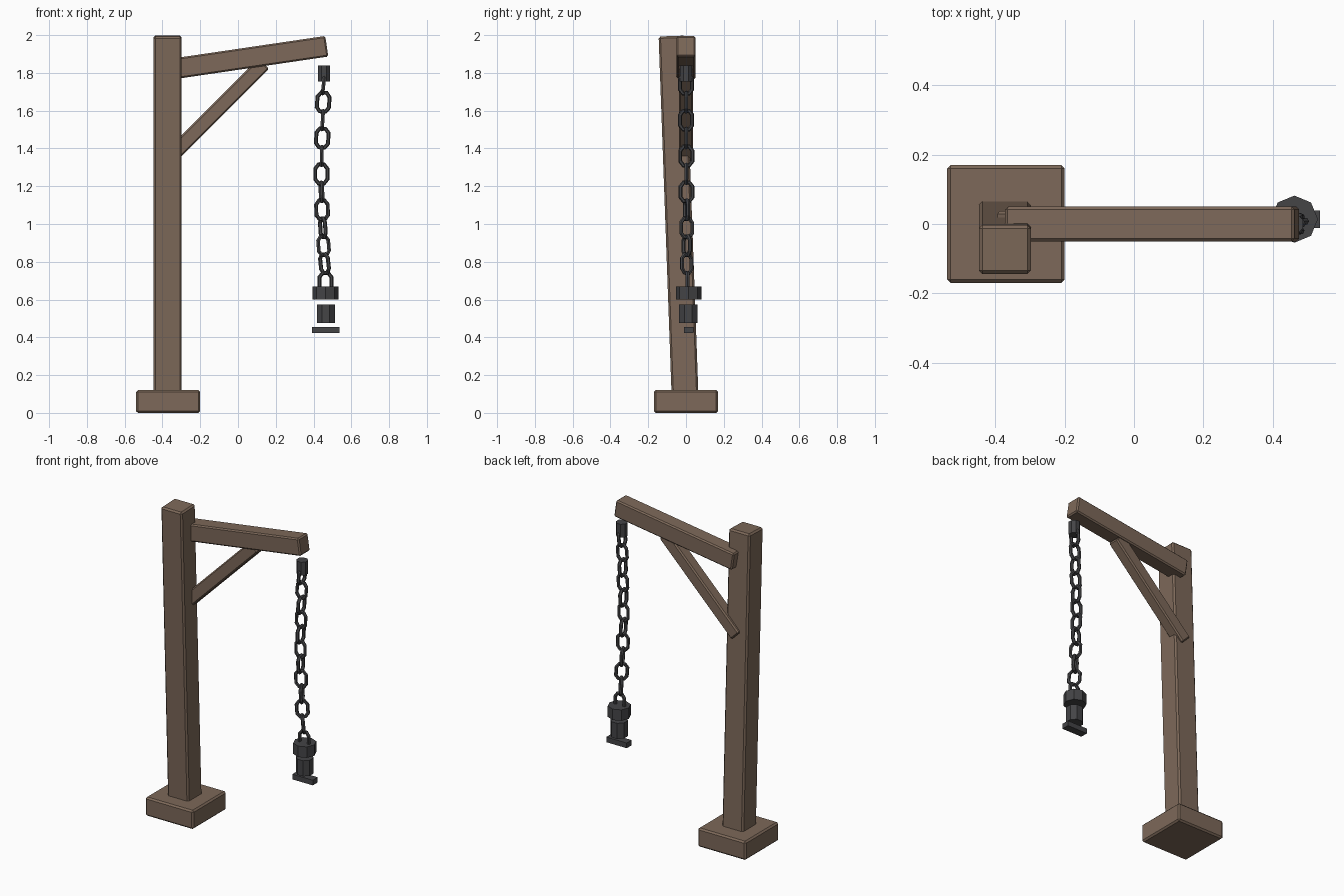
import bpy, bmesh
from math import radians, sin, cos, pi
from mathutils import Vector, Matrix

cube = bpy.data.objects.get("Cube")
if cube:
    bpy.data.objects.remove(cube, do_unlink=True)


def material(name, rgb):
    m = bpy.data.materials.new(name)
    m.use_nodes = True
    m.diffuse_color = (*rgb, 1)
    m.node_tree.nodes["Principled BSDF"].inputs["Base Color"].default_value = (*rgb, 1)
    return m


WOOD = material("brown wood", (0.205, 0.14, 0.1))
IRON = material("dark iron", (0.058, 0.058, 0.062))


def add(name, bm, mat, matrix):
    bmesh.ops.recalc_face_normals(bm, faces=bm.faces)
    mesh = bpy.data.meshes.new(name)
    bm.to_mesh(mesh)
    bm.free()
    mesh.materials.append(mat)
    ob = bpy.data.objects.new(name, mesh)
    ob.matrix_world = matrix
    bpy.context.collection.objects.link(ob)
    return ob


def timber(name, start, end, width, depth, bevel, mat=WOOD):
    """Chamfered bar between two points; width lies in the xz plane, depth along y."""
    start, end = Vector(start), Vector(end)
    z = (end - start).normalized()
    x = Vector((0, 1, 0)).cross(z).normalized()
    rot = Matrix((x, z.cross(x), z)).transposed().to_4x4()
    bm = bmesh.new()
    bmesh.ops.create_cube(bm, size=1)
    bmesh.ops.scale(bm, vec=(width, depth, (end - start).length), verts=bm.verts)
    ob = add(name, bm, mat, Matrix.Translation((start + end) / 2) @ rot)
    if bevel:
        mod = ob.modifiers.new("chamfer", 'BEVEL')
        mod.width = bevel
        mod.segments = 1


def prism(name, center, radius, height, sides=8, turn=0):
    bm = bmesh.new()
    bmesh.ops.create_cone(bm, cap_ends=True, segments=sides, radius1=radius,
                          radius2=radius, depth=height)
    add(name, bm, IRON, Matrix.Translation(center) @ Matrix.Rotation(turn, 4, 'Z'))


def link(name, center, turn, tilt=0, thick=0.011, sides=6):
    """Long octagonal ring swept with a small round section."""
    half = [(0.032, -0.028), (0.032, 0.028), (0.015, 0.05), (-0.015, 0.05)]
    path = [Vector((x, 0, z)) for x, z in half + [(-x, -z) for x, z in half]]
    bm = bmesh.new()
    rings = []
    for i, p in enumerate(path):
        ahead = (path[(i + 1) % 8] - p).normalized()
        back = (p - path[i - 1]).normalized()
        out = (ahead + back).normalized().cross(Vector((0, 1, 0)))
        rings.append([bm.verts.new(p + thick * (out * cos(a) + Vector((0, sin(a), 0))))
                      for a in (2 * pi * k / sides for k in range(sides))])
    for i in range(8):
        r, s = rings[i], rings[(i + 1) % 8]
        for k in range(sides):
            n = (k + 1) % sides
            bm.faces.new((r[k], r[n], s[n], s[k]))
    add(name, bm, IRON, Matrix.Translation(center) @ Matrix.Rotation(tilt, 4, 'Y')
        @ Matrix.Rotation(turn, 4, 'Z'))


# Wooden frame
timber("base", (-0.37, 0, 0), (-0.37, 0, 0.12), 0.34, 0.34, 0.01)
timber("post", (-0.373, -0.004, 0.06), (-0.373, -0.074, 1.995), 0.15, 0.142, 0.01)
timber("arm", (-0.365, 0, 1.818), (0.47, 0, 1.941), 0.11, 0.1, 0.008)
timber("brace", (-0.372, 0, 1.341), (0.137, 0, 1.85), 0.078, 0.075, 0.008)

# Hanging chain, drifting sideways and twisting toward the bottom
prism("chain_mount", (0.455, 0, 1.797), 0.035, 0.085, 8, pi / 8)
drift = [0.453, 0.451, 0.448, 0.446, 0.443, 0.441, 0.442, 0.445, 0.449, 0.453, 0.458]
for i, x in enumerate(drift):
    twist = max(0, i - 5) * 8
    link(f"chain_link_{i + 1}", (x, 0.004 * i / 10, 1.74 - 0.095 * i),
         radians(90 * ((i + 1) % 2) + twist), radians((5 - i) * 1.2))
link("shackle", (0.463, 0.008, 0.69), 0)

# Weight hanging below the chain
prism("weight_collar", (0.463, 0.014, 0.635), 0.068, 0.07)
prism("weight_body", (0.465, 0.012, 0.525), 0.052, 0.1, 8, pi / 8)
timber("weight_plate", (0.465, 0.014, 0.422), (0.465, 0.014, 0.455), 0.145, 0.05, 0, IRON)
